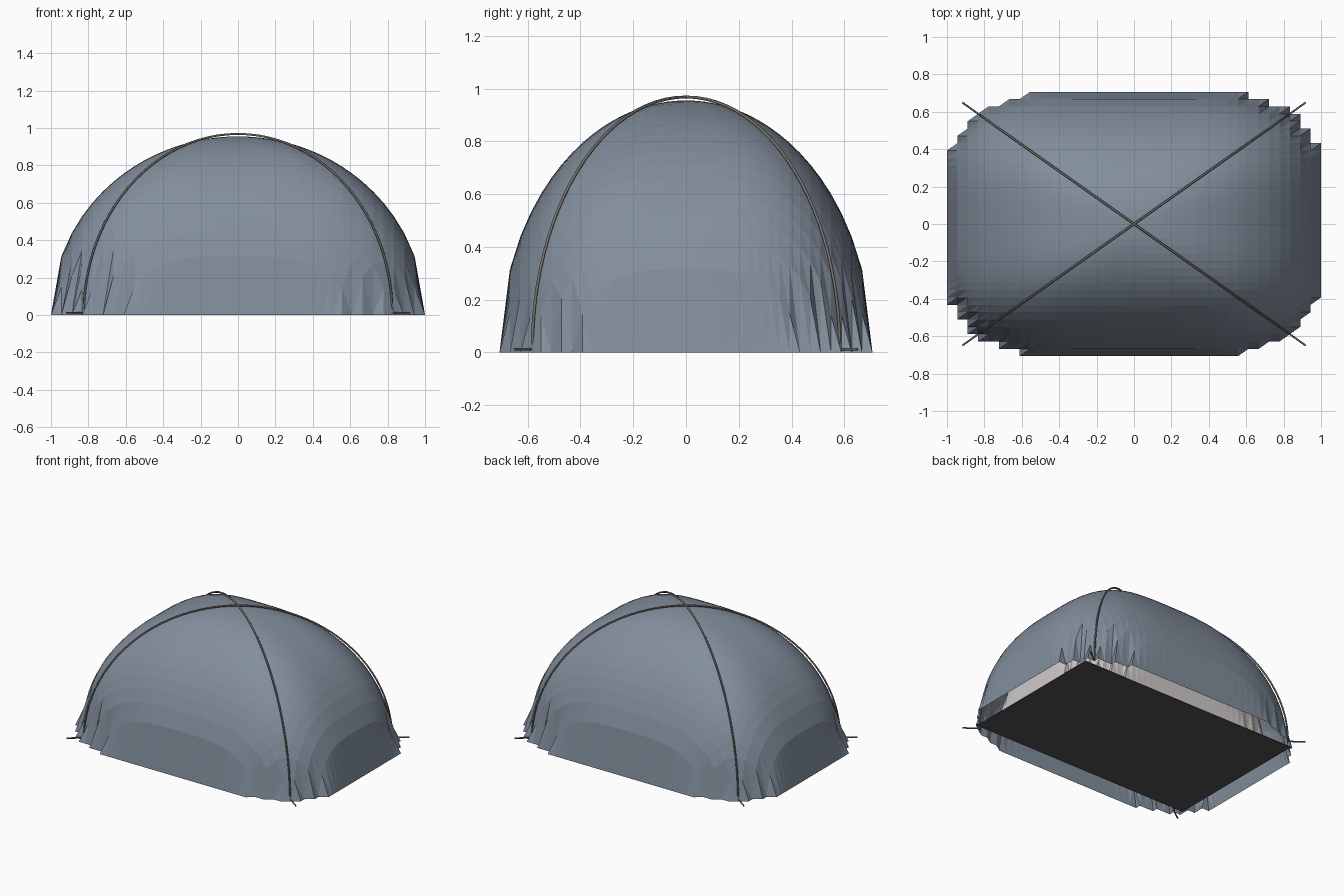
import bpy, bmesh, math
from mathutils import Vector

if "Cube" in bpy.data.objects:
    bpy.data.objects.remove(bpy.data.objects["Cube"])


def material(name, rgb):
    m = bpy.data.materials.new(name)
    m.diffuse_color = (*rgb, 1)
    m.use_nodes = True
    m.node_tree.nodes["Principled BSDF"].inputs["Base Color"].default_value = m.diffuse_color
    return m


SLATE = material("slate fabric", (0.225, 0.272, 0.335))
PALE = material("pale inner fabric", (0.62, 0.59, 0.58))
DARK = material("dark groundsheet", (0.085, 0.085, 0.085))
METAL = material("pole metal", (0.17, 0.155, 0.14))


def finish(name, bm, mat):
    me = bpy.data.meshes.new(name)
    bm.to_mesh(me)
    bm.free()
    me.materials.append(mat)
    ob = bpy.data.objects.new(name, me)
    bpy.context.collection.objects.link(ob)
    return ob


def dome(name, hx, hy, height, n, power, mat, base=0.0):
    """Triangulated height-field dome over a rounded rectangle."""
    bm = bmesh.new()
    grid = []
    for j in range(n + 1):
        row = []
        for i in range(n + 1):
            u, v = 2 * i / n - 1, 2 * j / n - 1
            r = (abs(u) ** power + abs(v) ** power) ** (1 / power)
            z = height * math.sqrt(max(0.0, 1 - r * r))
            row.append(bm.verts.new((u * hx, v * hy, base + z)))
        grid.append(row)
    for j in range(n):
        for i in range(n):
            a, b = grid[j][i], grid[j][i + 1]
            c, d = grid[j + 1][i + 1], grid[j + 1][i]
            for tri in ((a, b, c), (a, c, d)):
                if max(p.co.z for p in tri) > base + 1e-4:
                    bm.faces.new(tri)
    bmesh.ops.delete(bm, geom=[p for p in bm.verts if not p.link_faces],
                     context='VERTS')
    return finish(name, bm, mat)


def rod(name, points, radius, mat):
    """Round rod along a path."""
    cu = bpy.data.curves.new(name, 'CURVE')
    cu.dimensions = '3D'
    cu.bevel_depth = radius
    cu.bevel_resolution = 1
    cu.use_fill_caps = True
    sp = cu.splines.new('POLY')
    sp.points.add(len(points) - 1)
    for p, co in zip(sp.points, points):
        p.co = (*co, 1)
    cu.materials.append(mat)
    ob = bpy.data.objects.new(name, cu)
    bpy.context.collection.objects.link(ob)
    return ob


# Outer fly and the inner tent beneath it
dome("outer_fly", 1.0, 0.707, 0.955, 36, 3.4, SLATE)
dome("inner_tent", 0.875, 0.55, 0.88, 36, 3.4, PALE, 0.004)

# Groundsheet
bm = bmesh.new()
bmesh.ops.create_cube(bm, size=1)
for v in bm.verts:
    v.co = Vector((v.co.x * 1.75, v.co.y * 1.1, (v.co.z + 0.5) * 0.005))
finish("groundsheet", bm, DARK)

# Two crossing hoop poles
FX, FY = 0.825, 0.583
for k, s in enumerate((1, -1)):
    arc = []
    for i in range(49):
        t = math.pi * i / 48
        c = math.cos(t)
        arc.append((FX * c, s * FY * c, 0.007 + 0.961 * math.sin(t)))
    rod(f"hoop_pole_{k + 1}", arc, 0.006, METAL)

# Pegs running outward from each pole foot
for sx in (1, -1):
    for sy in (1, -1):
        rod("ground_peg", [(sx * FX, sy * FY, 0.012),
                           (sx * 0.918, sy * 0.65, 0.012)], 0.005, METAL)
